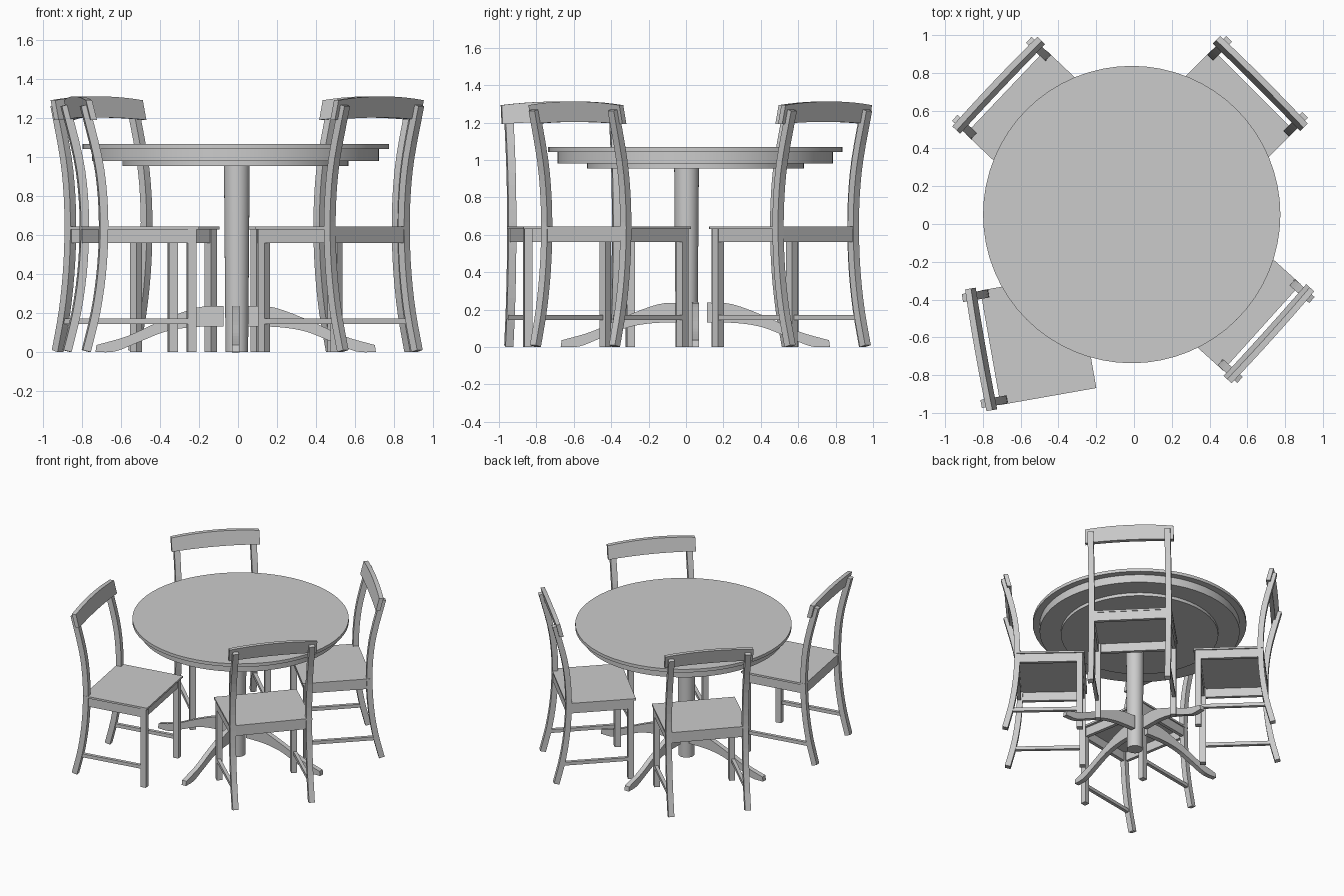
import bpy, bmesh
from math import radians, hypot
from mathutils import Matrix, Vector

if "Cube" in bpy.data.objects:
    bpy.data.objects.remove(bpy.data.objects["Cube"])


def prism(name, pts, y0, y1, frame, place=lambda u, v, w: (u, w, v)):
    """Closed 2D outline (u, v) extruded from y0 to y1, set in a local frame."""
    bm = bmesh.new()
    face = bm.faces.new([bm.verts.new(place(u, v, y0)) for u, v in pts])
    ext = bmesh.ops.extrude_face_region(bm, geom=[face])
    for vert in [g for g in ext["geom"] if isinstance(g, bmesh.types.BMVert)]:
        vert.co += Vector(place(0, 0, y1)) - Vector(place(0, 0, y0))
    bmesh.ops.recalc_face_normals(bm, faces=bm.faces)
    return finish(name, bm, frame)


def finish(name, bm, frame):
    me = bpy.data.meshes.new(name)
    bm.to_mesh(me)
    bm.free()
    ob = bpy.data.objects.new(name, me)
    bpy.context.collection.objects.link(ob)
    ob.matrix_world = frame
    return ob


def box(name, x0, x1, y0, y1, z0, z1, frame):
    return prism(name, [(x0, z0), (x1, z0), (x1, z1), (x0, z1)], y0, y1, frame)


def disc(name, r_low, r_top, z0, z1, frame, sides=64):
    bm = bmesh.new()
    bmesh.ops.create_cone(bm, cap_ends=True, segments=sides, radius1=r_low, radius2=r_top,
                          depth=z1 - z0, matrix=Matrix.Translation((0, 0, (z0 + z1) / 2)))
    ob = finish(name, bm, frame)
    bpy.context.view_layer.objects.active = ob
    ob.select_set(True)
    bpy.ops.object.shade_smooth_by_angle(angle=radians(30))
    ob.select_set(False)


def spline(keys, steps=4):
    """Catmull-Rom curve through the key points."""
    k = [Vector(p) for p in keys]
    k = [2 * k[0] - k[1]] + k + [2 * k[-1] - k[-2]]
    out = []
    for a, b, c, d in zip(k, k[1:], k[2:], k[3:]):
        for i in range(steps):
            t = i / steps
            out.append(0.5 * (2 * b + (c - a) * t + (2 * a - 5 * b + 4 * c - d) * t * t
                              + (3 * b - a - 3 * c + d) * t ** 3))
    return [tuple(p) for p in out + [k[-2]]]


def ribbon(path, width):
    """Outline of constant width around a path."""
    left, right = [], []
    for i, (x, z) in enumerate(path):
        p, q = path[max(i - 1, 0)], path[min(i + 1, len(path) - 1)]
        dx, dz = q[0] - p[0], q[1] - p[1]
        n = hypot(dx, dz)
        ox, oz = dz / n * width / 2, -dx / n * width / 2
        left.append((x + ox, z + oz))
        right.append((x - ox, z - oz))
    return left + right[::-1]


# Table: stacked round top, offset column, four curved feet
table = Matrix.Translation((-0.012, 0.05, 0))
disc("table_top", 0.787, 0.787, 1.043, 1.068, table)
disc("table_apron", 0.737, 0.737, 0.98, 1.043, table)
disc("table_under_plate", 0.58, 0.58, 0.955, 0.98, table)
disc("table_column", 0.058, 0.066, 0, 0.956, Matrix.Translation((-0.006, 0.003, 0)), 32)

foot_top = spline([(0.062, 0.237), (0.2, 0.228), (0.39, 0.157), (0.555, 0.082), (0.715, 0.036)])
foot_low = spline([(0.72, 0.0), (0.62, 0.003), (0.5, 0.05), (0.36, 0.105), (0.22, 0.128), (0.062, 0.13)])
for i in range(4):
    prism("table_foot", foot_top + foot_low, -0.019, 0.019,
          table @ Matrix.Rotation(radians(90 * i), 4, "Z"))

# Chair: +x is forward, origin on the floor under the middle of the seat's back edge
POST = spline([(-0.07, 0.005), (-0.022, 0.2), (0.008, 0.4), (0.02, 0.6),
               (0.015, 0.8), (-0.012, 1.0), (-0.08, 1.268)], 3)
SLAT = ([(-0.327 + 0.654 * t / 10, 1.192 + 0.012 * (1 - (t / 5 - 1) ** 2)) for t in range(11)]
        + [(0.327 - 0.654 * t / 10, 1.293 + 0.02 * (1 - (t / 5 - 1) ** 2)) for t in range(11)])


def chair(x, y, facing):
    f = Matrix.Translation((x, y, 0)) @ Matrix.Rotation(radians(facing), 4, "Z")
    box("seat", 0, 0.515, -0.3075, 0.3075, 0.63, 0.645, f)
    box("front_apron", 0.468, 0.495, -0.27, 0.27, 0.56, 0.63, f)
    box("back_apron", 0.004, 0.03, -0.27, 0.27, 0.56, 0.63, f)
    for s in (-1, 1):
        a, b = sorted((s * 0.263, s * 0.306))
        prism("back_post", ribbon(POST, 0.042), a, b, f)
        a, b = sorted((s * 0.257, s * 0.3))
        box("front_leg", 0.458, 0.503, a, b, 0, 0.63, f)
        a, b = sorted((s * 0.272, s * 0.298))
        box("side_apron", 0.02, 0.47, a, b, 0.56, 0.63, f)
        box("side_stretcher", -0.04, 0.47, a, b, 0.145, 0.172, f)
    # Arched slat leaning back with the posts
    prism("back_slat", SLAT, -0.068, -0.036, f,
          lambda u, v, w: (w - 0.25 * (v - 1.25), u, v))


chair(-0.76, -0.655, 10)
chair(-0.68, 0.70, -43.5)
chair(0.633, 0.708, 225)
chair(0.677, -0.547, 138)
